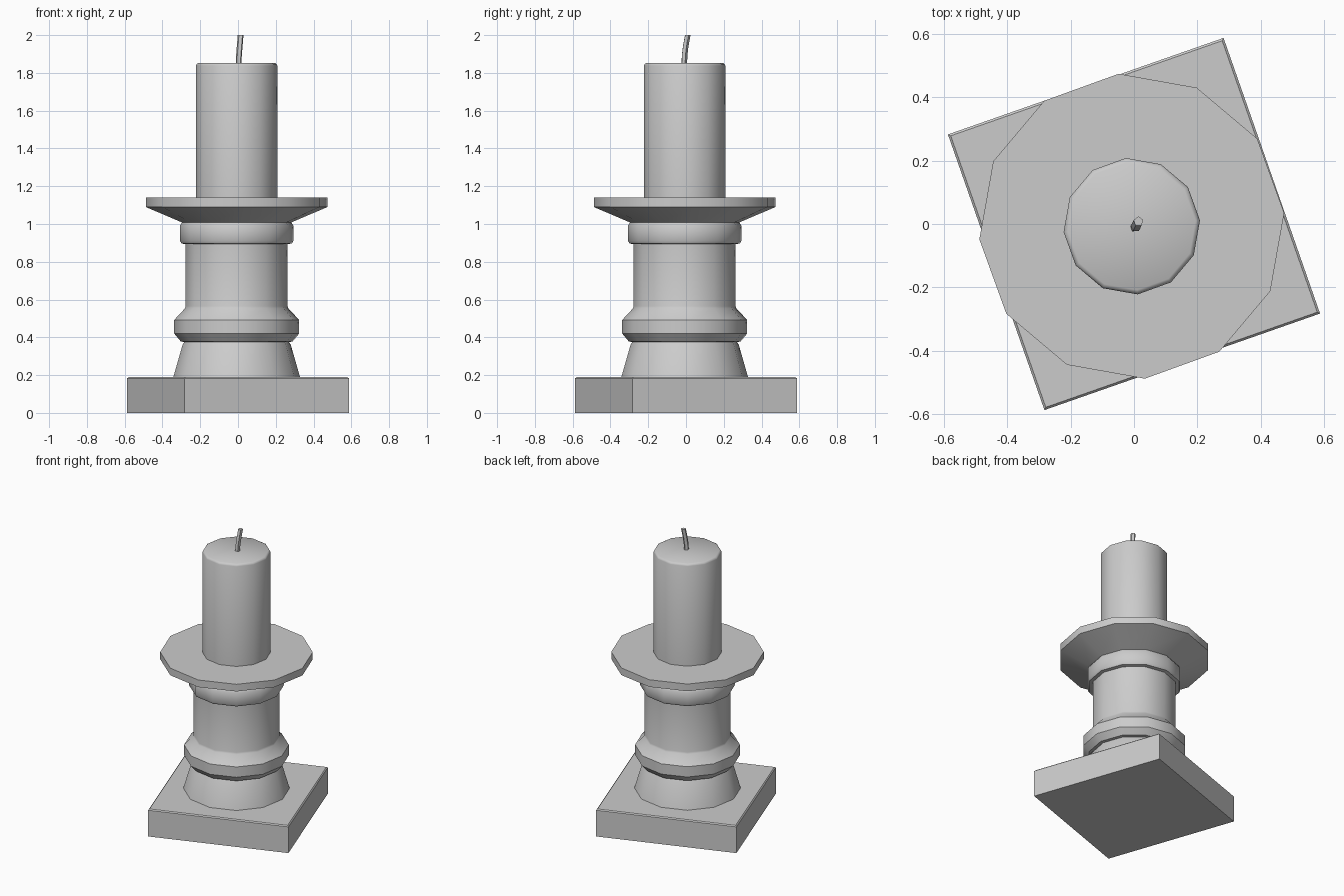
import bpy, bmesh, math
from mathutils import Vector, Matrix

if "Cube" in bpy.data.objects:
    bpy.data.objects.remove(bpy.data.objects["Cube"])

CX, CY = -0.007, -0.007      # axis of the turned parts
SIDES = 12
TURN = math.radians(4.9)


def finish(bm, name, angle=38):
    bmesh.ops.recalc_face_normals(bm, faces=bm.faces)
    me = bpy.data.meshes.new(name)
    bm.to_mesh(me)
    bm.free()
    ob = bpy.data.objects.new(name, me)
    bpy.context.collection.objects.link(ob)
    bpy.ops.object.select_all(action='DESELECT')
    ob.select_set(True)
    bpy.context.view_layer.objects.active = ob
    bpy.ops.object.shade_smooth_by_angle(angle=math.radians(angle))
    return ob


def skin(bm, rings):
    n = len(rings[0])
    for a, b in zip(rings, rings[1:]):
        for i in range(n):
            j = (i + 1) % n
            bm.faces.new((a[i], a[j], b[j], b[i]))
    bm.faces.new(rings[0][::-1])
    bm.faces.new(rings[-1])


def tube(name, stations, sides, turn):
    """Closed solid from (x, y, z, radius) stations."""
    bm = bmesh.new()
    rings = []
    for x, y, z, r in stations:
        angles = [turn + 2 * math.pi * i / sides for i in range(sides)]
        rings.append([bm.verts.new((x + r * math.cos(a), y + r * math.sin(a), z))
                      for a in angles])
    skin(bm, rings)
    return finish(bm, name)


def lathe(name, profile):
    return tube(name, [(CX, CY, z, r) for r, z in profile], SIDES, TURN)


# Square plinth, turned, with a fine bevel on its top edges
bm = bmesh.new()
bmesh.ops.create_cube(bm, size=1, matrix=Matrix.Rotation(math.radians(19.3), 4, 'Z')
                      @ Matrix.Translation((0, 0, 0.095))
                      @ Matrix.Diagonal((0.922, 0.922, 0.19, 1)))
top = [e for e in bm.edges if all(v.co.z > 0.1 for v in e.verts)]
bmesh.ops.bevel(bm, geom=top, offset=0.007, segments=1, affect='EDGES')
finish(bm, "plinth")

# Turned stem: flared foot, bulging ring, shaft, collar, drip dish
lathe("stem", [
    (0.338, 0.185), (0.287, 0.362), (0.278, 0.375),
    (0.297, 0.378), (0.332, 0.42), (0.332, 0.492), (0.275, 0.553),
    (0.271, 0.565), (0.271, 0.893),
    (0.293, 0.897), (0.301, 0.91), (0.301, 0.992), (0.29, 1.008),
    (0.483, 1.09), (0.483, 1.14),
])

# Candle with softened rim
lathe("candle", [(0.216, 1.13), (0.216, 1.838), (0.212, 1.847), (0.202, 1.853)])

# Bent five-sided wick
tube("wick", [
    (0.003, -0.010, 1.84, 0.016), (0.005, -0.009, 1.89, 0.016),
    (0.009, -0.003, 1.94, 0.016), (0.014, 0.008, 2.0, 0.016),
], 5, math.radians(20))
